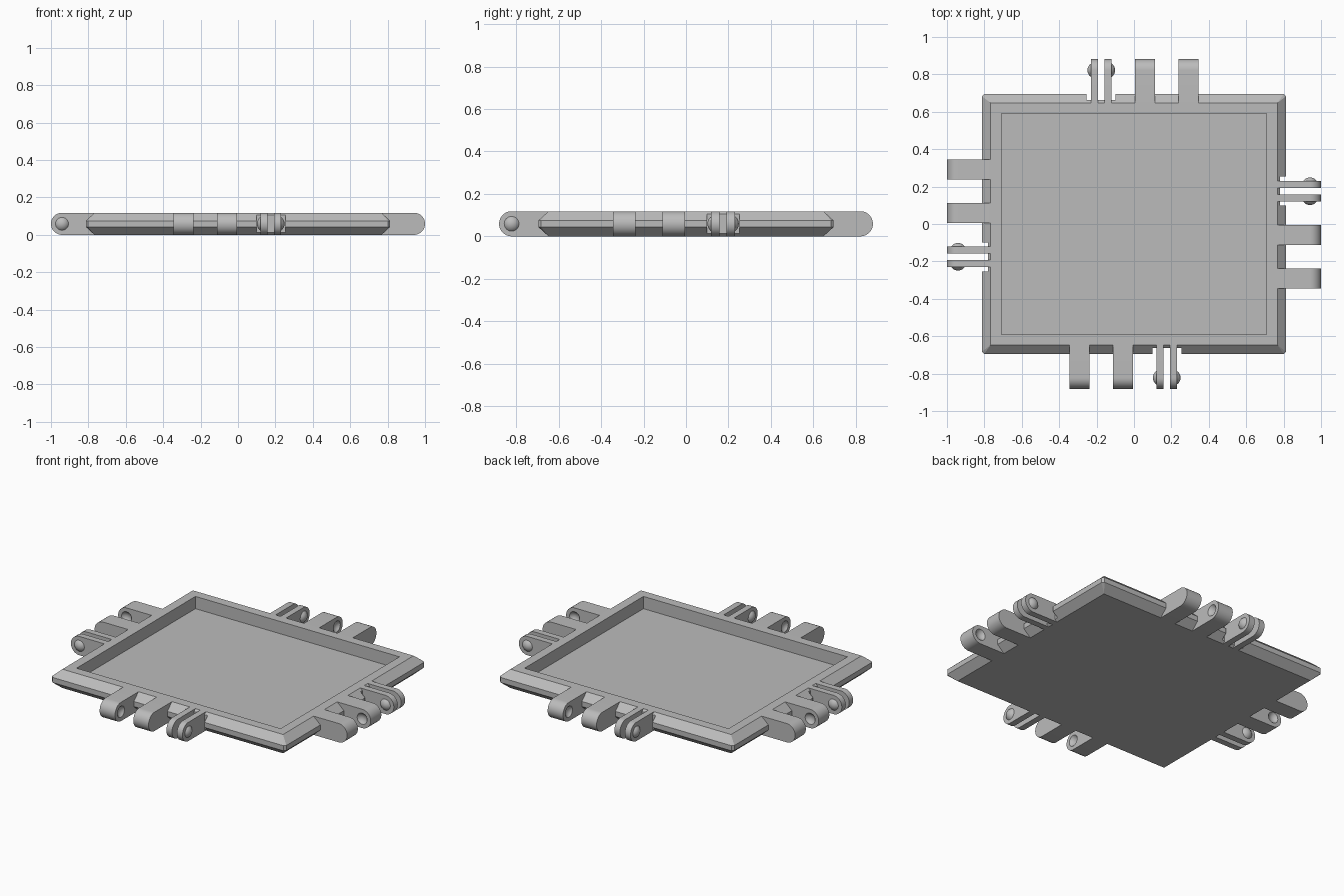
import bpy, bmesh, math
from mathutils import Matrix, Vector

cube = bpy.data.objects.get("Cube")
if cube:
    bpy.data.objects.remove(cube, do_unlink=True)

H = 0.118             # overall thickness
R = H / 2             # radius of the rounded lug ends
TOP_X, TOP_Y = 0.767, 0.648
REACH = 0.233         # lug length beyond the flat top
DOME_R, DOME_SINK = 0.043, 0.025

grey = bpy.data.materials.new("plain_grey")
grey.use_nodes = True
grey.diffuse_color = (0.5, 0.5, 0.5, 1)
grey.node_tree.nodes["Principled BSDF"].inputs["Base Color"].default_value = (0.5, 0.5, 0.5, 1)


def finish(bm, name, matrix=Matrix()):
    """Turn a bmesh into a named grey object."""
    bmesh.ops.recalc_face_normals(bm, faces=bm.faces)
    bm.transform(matrix)
    mesh = bpy.data.meshes.new(name)
    bm.to_mesh(mesh)
    bm.free()
    mesh.materials.append(grey)
    obj = bpy.data.objects.new(name, mesh)
    bpy.context.collection.objects.link(obj)
    return obj


def activate(obj):
    bpy.ops.object.select_all(action='DESELECT')
    obj.select_set(True)
    bpy.context.view_layer.objects.active = obj


def smooth(obj):
    activate(obj)
    bpy.ops.object.shade_smooth_by_angle(angle=math.radians(30))


def cut(obj, cutter):
    """Subtract a cutter, then discard it."""
    activate(obj)
    mod = obj.modifiers.new("cut", 'BOOLEAN')
    mod.operation = 'DIFFERENCE'
    mod.solver = 'EXACT'
    mod.object = cutter
    bpy.ops.object.modifier_apply(modifier=mod.name)
    bpy.data.objects.remove(cutter, do_unlink=True)


def ring(bm, grow, z, clip=0.0):
    """Rectangle with clipped corners, grown from the flat top outline."""
    x, y = TOP_X + grow, TOP_Y + grow
    pts = [(x - clip, -y), (x, clip - y), (x, y - clip), (x - clip, y),
           (clip - x, y), (-x, y - clip), (-x, clip - y), (clip - x, -y)]
    return [bm.verts.new((px, py, z)) for px, py in pts]


def tray():
    bm = bmesh.new()
    rings = [ring(bm, 0, 0), ring(bm, 0.047, 0.043, 0.012),
             ring(bm, 0.047, 0.075, 0.012), ring(bm, 0, H),
             ring(bm, -0.058, H), ring(bm, -0.058, 0.041)]
    for a, b in zip(rings, rings[1:]):
        for i in range(8):
            j = (i + 1) % 8
            bm.faces.new((a[i], a[j], b[j], b[i]))
    bm.faces.new(rings[0][::-1])
    bm.faces.new(rings[-1])
    bmesh.ops.remove_doubles(bm, verts=bm.verts, dist=1e-5)
    return finish(bm, "tray")


def box(name, x0, x1, y0, y1, matrix):
    bm = bmesh.new()
    bmesh.ops.create_cube(bm, size=1)
    size = Matrix.Diagonal((x1 - x0, y1 - y0, 2 * H, 1))
    bm.transform(Matrix.Translation(((x0 + x1) / 2, (y0 + y1) / 2, R)) @ size)
    return finish(bm, name, matrix)


def lug(name, x0, x1, root, matrix):
    """Flat bar with a half-round tip, pointing to -y before placement."""
    centre = root + REACH - R
    prof = [(-root, 0), (-root, H)]
    for i in range(25):
        t = math.pi * i / 24
        prof.append((-centre - R * math.sin(t), R + R * math.cos(t)))
    bm = bmesh.new()
    face = bm.faces.new([bm.verts.new((x0, y, z)) for y, z in prof])
    out = bmesh.ops.extrude_face_region(bm, geom=[face])
    bmesh.ops.translate(bm, vec=(x1 - x0, 0, 0),
                        verts=[v for v in out["geom"] if isinstance(v, bmesh.types.BMVert)])
    return finish(bm, name, matrix)


def ball(name, x, root, matrix, keep=0):
    """Sphere on the pin axis; keep = +1 or -1 leaves only the outer cap."""
    bm = bmesh.new()
    bmesh.ops.create_uvsphere(bm, u_segments=24, v_segments=16, radius=DOME_R,
                              matrix=Matrix.Rotation(math.pi / 2, 4, 'Y'))
    if keep:
        bmesh.ops.bisect_plane(bm, geom=bm.verts[:] + bm.edges[:] + bm.faces[:],
                               plane_co=(keep * DOME_SINK, 0, 0),
                               plane_no=(keep, 0, 0), clear_inner=True)
    # the ball centre sits at x, on the axis of the rounded tip
    place = Matrix.Translation(Vector((x, -(root + REACH - R), R)))
    return finish(bm, name, matrix @ place)


body = tray()
for index, side in enumerate(("front", "right", "back", "left")):
    turn = Matrix.Rotation(index * math.pi / 2, 4, 'Z')
    root = TOP_X if index % 2 else TOP_Y

    # clearance notch around the clip prongs
    cut(body, box("notch_cutter", 0.1, 0.253, -root - 0.1, -root - 0.014, turn))

    # two thick sockets with dimples on their facing sides
    for label, x0, x1, dimple_x in (("outer", -0.345, -0.238, -0.238 + DOME_SINK),
                                    ("inner", -0.111, -0.005, -0.111 - DOME_SINK)):
        socket = lug(f"{side}_{label}_socket", x0, x1, root, turn)
        cut(socket, ball("dimple_cutter", dimple_x, root, turn))
        smooth(socket)

    # pair of thin prongs with domes on their outward sides
    for label, x0, x1, face_x, out in (("inner", 0.119, 0.158, 0.119, -1),
                                       ("outer", 0.192, 0.231, 0.231, 1)):
        smooth(lug(f"{side}_{label}_prong", x0, x1, root, turn))
        smooth(ball(f"{side}_{label}_dome", face_x - out * DOME_SINK, root, turn, out))
